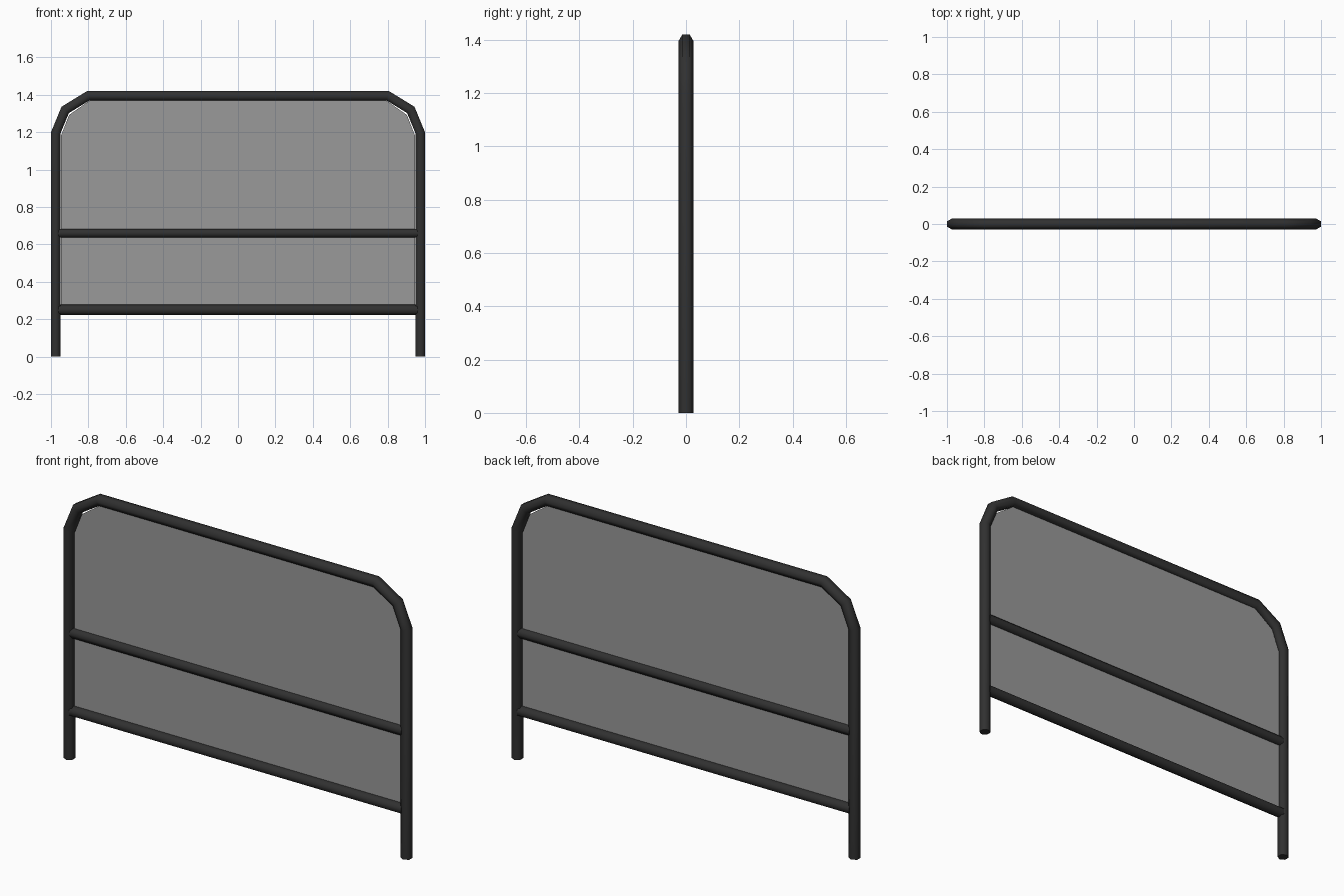
import bpy, bmesh, math
from mathutils import Vector

if "Cube" in bpy.data.objects:
    bpy.data.objects.remove(bpy.data.objects["Cube"])

R = 0.0285


def material(name, rgba):
    m = bpy.data.materials.new(name)
    m.diffuse_color = rgba
    m.use_nodes = True
    m.node_tree.nodes["Principled BSDF"].inputs["Base Color"].default_value = m.diffuse_color
    return m


DARK = material("dark_metal", (0.03, 0.03, 0.03, 1))
GREY = material("grey_panel", (0.32, 0.32, 0.32, 0.65))


def add_object(name, bm, mat):
    bmesh.ops.recalc_face_normals(bm, faces=bm.faces)
    me = bpy.data.meshes.new(name)
    bm.to_mesh(me)
    bm.free()
    me.materials.append(mat)
    ob = bpy.data.objects.new(name, me)
    bpy.context.collection.objects.link(ob)
    return ob


def hex_tube(name, path, radius, turn=0.0):
    """Sweep a hexagon along an (x, z) path with mitred joints."""
    pts = [Vector(p) for p in path]
    bm = bmesh.new()
    rings = []
    for i, p in enumerate(pts):
        a = (p - pts[i - 1]).normalized() if i else (pts[1] - p).normalized()
        b = (pts[i + 1] - p).normalized() if i < len(pts) - 1 else a
        tangent = (a + b).normalized()
        side = Vector((-tangent.y, tangent.x)) / tangent.dot(a)
        ring = []
        for k in range(6):
            t = k * math.pi / 3 + turn
            q = p + side * (radius * math.sin(t))
            ring.append(bm.verts.new((q.x, radius * math.cos(t), q.y)))
        rings.append(ring)
    for r0, r1 in zip(rings, rings[1:]):
        for k in range(6):
            n = (k + 1) % 6
            bm.faces.new((r0[k], r0[n], r1[n], r1[k]))
    bm.faces.new(rings[0])
    bm.faces.new(rings[-1])
    ob = add_object(name, bm, DARK)
    bpy.context.view_layer.objects.active = ob
    ob.select_set(True)
    bpy.ops.object.shade_smooth_by_angle(angle=math.radians(65))
    ob.select_set(False)


def panel(name, half):
    """Flat sheet from its left half outline, mirrored in x."""
    outline = half + [(-x, z) for x, z in reversed(half)]
    bm = bmesh.new()
    bm.faces.new([bm.verts.new((x, 0, z)) for x, z in outline])
    add_object(name, bm, GREY)


# Bent tube frame with both legs
left = [(-0.975, 0), (-0.975, 1.195), (-0.924, 1.319), (-0.80, 1.395)]
hex_tube("frame", left + [(-x, z) for x, z in reversed(left)], R)

# Cross rails
hex_tube("middle_rail", [(-0.96, 0.66), (0.96, 0.66)], 0.027)
hex_tube("lower_rail", [(-0.96, 0.25), (0.96, 0.25)], R, math.pi / 6)

# Sheets filling the frame
panel("upper_panel", [(-0.947, 0.67), (-0.947, 1.18), (-0.903, 1.292), (-0.785, 1.375)])
panel("lower_panel", [(-0.947, 0.265), (-0.947, 0.65)])
